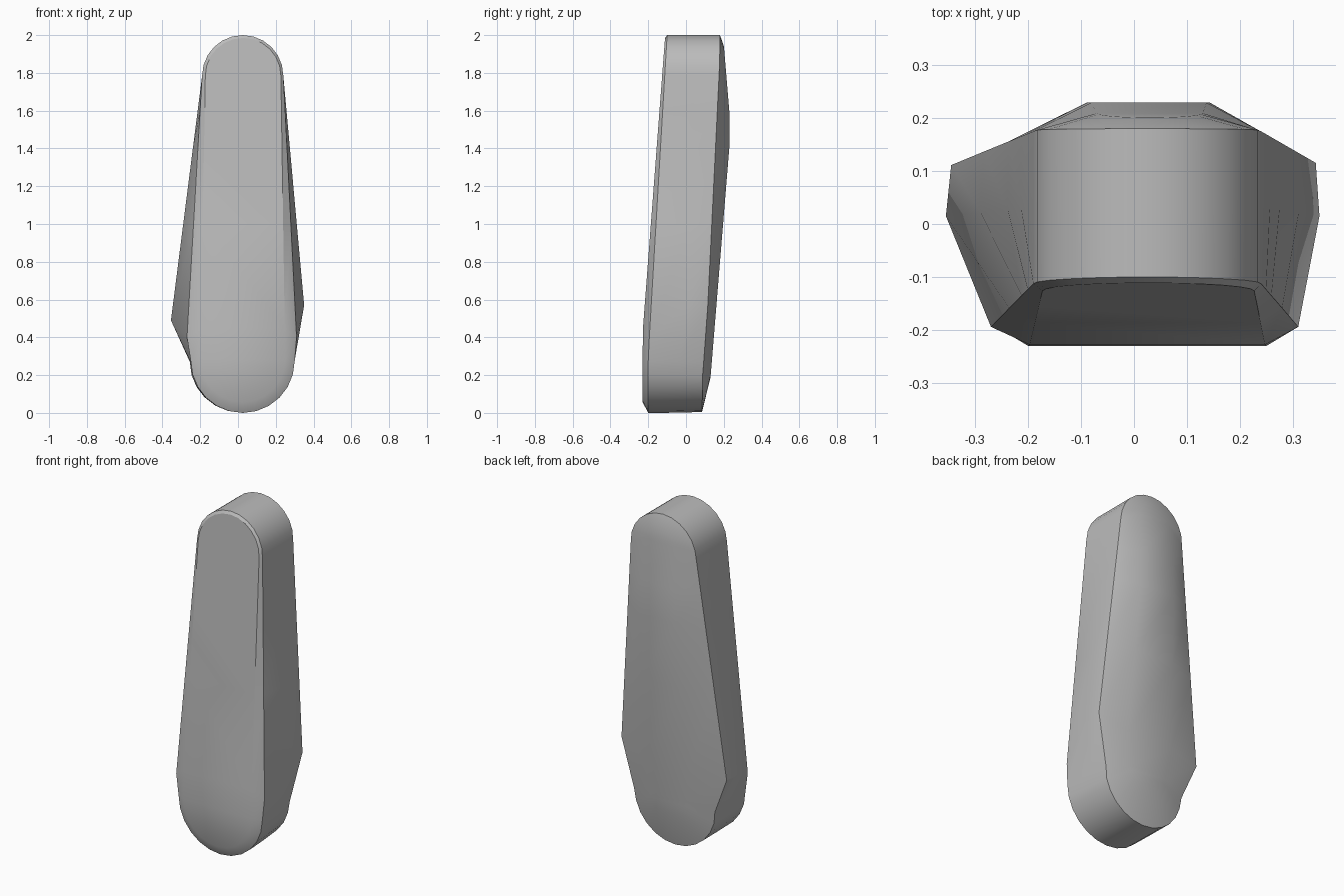
import bpy, bmesh, math

cube = bpy.data.objects.get("Cube")
if cube:
    bpy.data.objects.remove(cube)

STEPS = 12
HEIGHTS = (1.0, 1.4, 1.6)


def interp(points, z):
    """Piecewise linear depth for a height."""
    if z <= points[0][0]:
        return points[0][1]
    for (z0, y0), (z1, y1) in zip(points, points[1:]):
        if z <= z1:
            return y0 + (y1 - y0) * (z - z0) / (z1 - z0)
    return points[-1][1]


def outline(bottom, top, depth, left=None, right=None):
    """Tapered capsule outline; bottom and top are (centre x, centre z, radius)."""
    def arc(c, start):
        angles = [start + math.pi * i / STEPS for i in range(STEPS + 1)]
        return [(c[0] + c[2] * math.cos(a), c[1] + c[2] * math.sin(a)) for a in angles]

    def side(low, kink, high):
        if kink is None:
            t = (0.45 - low[1]) / (high[1] - low[1])
            kink = (low[0] + (high[0] - low[0]) * t, 0.45)
        return [kink] + [(interp([(kink[1], kink[0]), (high[1], high[0])], z), z)
                         for z in HEIGHTS]

    low, high = arc(bottom, math.pi), arc(top, 0)
    pts = low + side(low[-1], right, high[0]) + high + side(low[0], left, high[-1])[::-1]
    return [(x, interp(depth, z), z) for x, z in pts]


# Outlines from the front face through the side band to the crowned back
rings = [
    outline((0.025, 0.282, 0.225), (0.027, 1.785, 0.2),
            [(0.0, -0.23), (0.42, -0.23), (2, -0.11)]),
    outline((0.025, 0.275, 0.275), (0.025, 1.785, 0.215),
            [(0.3, -0.2), (2, -0.1)], (-0.27, 0.4), (0.31, 0.4)),
    outline((0.018, 0.271, 0.27), (0.025, 1.785, 0.215),
            [(0.2, -0.05), (0.49, 0.015), (0.57, 0.015), (2, 0.04)],
            (-0.355, 0.49), (0.35, 0.57)),
    outline((0.01, 0.27, 0.265), (0.025, 1.785, 0.215),
            [(0, 0.085), (0.2, 0.088), (0.5, 0.112), (1.85, 0.178), (2, 0.18)],
            (-0.345, 0.49), (0.343, 0.57)),
    outline((0.02, 0.31, 0.12), (0.03, 1.84, 0.1),
            [(0.19, 0.13), (1.4, 0.229), (1.6, 0.229), (1.95, 0.2)],
            (-0.13, 0.5), (0.17, 0.5)),
]

bm = bmesh.new()
loops = [[bm.verts.new(p) for p in ring] for ring in rings]
n = len(loops[0])

# Bands between neighbouring outlines
for a, b in zip(loops, loops[1:]):
    for i in range(n):
        j = (i + 1) % n
        bm.faces.new((a[i], a[j], b[j], b[i]))

# Front and back caps, joined left to right in strips
half = STEPS // 2
for loop in (loops[0], loops[-1]):
    order = loop[half:] + loop[:half]
    for i in range(n // 2):
        strip = [order[i], order[i + 1], order[-i - 1], order[-i]]
        verts = list(dict.fromkeys(strip))
        if len(verts) > 2:
            bm.faces.new(verts)

bmesh.ops.recalc_face_normals(bm, faces=bm.faces)
mesh = bpy.data.meshes.new("tapered_body")
bm.to_mesh(mesh)
bm.free()
body = bpy.data.objects.new("tapered_body", mesh)
bpy.context.collection.objects.link(body)

# Plain grey finish
grey = bpy.data.materials.new("plain_grey")
grey.use_nodes = True
colour = (0.5, 0.5, 0.5, 1)
grey.diffuse_color = colour
grey.node_tree.nodes["Principled BSDF"].inputs["Base Color"].default_value = colour
mesh.materials.append(grey)

bpy.context.view_layer.objects.active = body
body.select_set(True)
bpy.ops.object.shade_smooth_by_angle(angle=math.radians(30))
